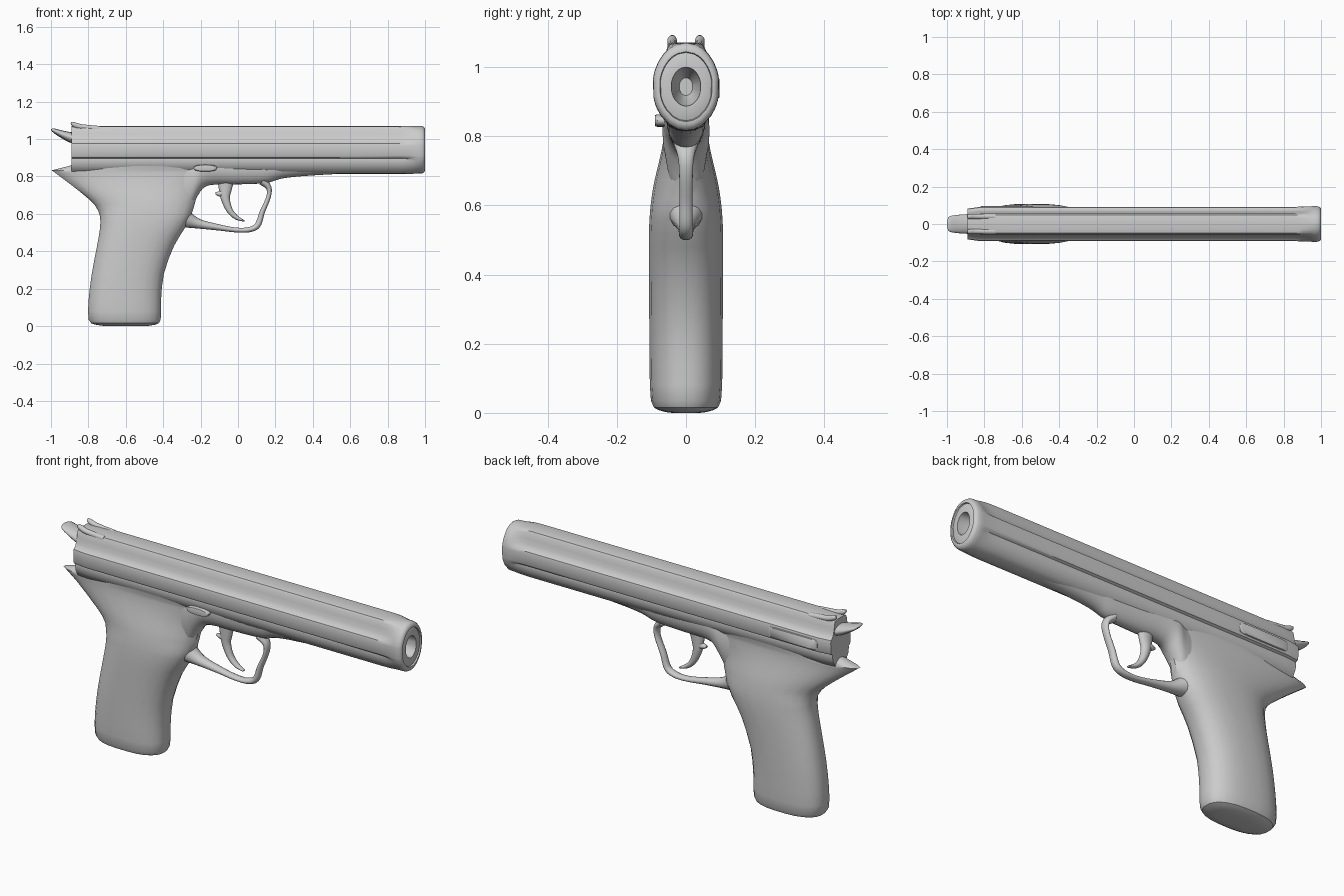
import bpy, bmesh, math
from mathutils import Vector

if "Cube" in bpy.data.objects:
    bpy.data.objects.remove(bpy.data.objects["Cube"])


def spline(rows, steps):
    """Catmull-Rom interpolation through rows of numbers."""
    out = []
    for i in range(len(rows) - 1):
        a, b, c, d = (rows[max(i - 1, 0)], rows[i], rows[i + 1], rows[min(i + 2, len(rows) - 1)])
        for s in range(steps):
            t = s / steps
            out.append([0.5 * (2 * q + (r - p) * t + (2 * p - 5 * q + 4 * r - u) * t * t
                               + (3 * q - p - 3 * r + u) * t ** 3)
                        for p, q, r, u in zip(a, b, c, d)])
    return out + [list(rows[-1])]


def loft(name, rings, angle=35):
    """Skin a list of equal-length closed rings and cap both ends."""
    bm = bmesh.new()
    loops = [[bm.verts.new(p) for p in ring] for ring in rings]
    n = len(loops[0])
    for a, b in zip(loops, loops[1:]):
        for i in range(n):
            bm.faces.new((a[i], a[(i + 1) % n], b[(i + 1) % n], b[i]))
    bm.faces.new(loops[0])
    bm.faces.new(loops[-1])
    bmesh.ops.recalc_face_normals(bm, faces=bm.faces)
    return finish(name, bm, angle)


def finish(name, bm, angle=35):
    mesh = bpy.data.meshes.new(name)
    bm.to_mesh(mesh)
    bm.free()
    ob = bpy.data.objects.new(name, mesh)
    bpy.context.collection.objects.link(ob)
    bpy.ops.object.select_all(action='DESELECT')
    ob.select_set(True)
    bpy.context.view_layer.objects.active = ob
    bpy.ops.object.shade_smooth_by_angle(angle=math.radians(angle))
    return ob


def sweep(name, rows, y=0.0, sides=14, steps=6):
    """Elliptical tube along an x-z path; rows are x, z, half thickness, half width."""
    pts = spline(rows, steps)
    rings = []
    for i, (x, z, t, w) in enumerate(pts):
        p, q = pts[max(i - 1, 0)], pts[min(i + 1, len(pts) - 1)]
        d = Vector((q[0] - p[0], q[1] - p[1])).normalized()
        ring = []
        for k in range(sides):
            a = 2 * math.pi * k / sides
            ring.append((x - d.y * t * math.cos(a), y + w * math.sin(a), z + d.x * t * math.cos(a)))
        rings.append(ring)
    return loft(name, rings, 60)


def spow(v, e):
    return math.copysign(abs(v) ** e, v)


# Slide and barrel: channelled section that swells into an oval muzzle
half = [(0, 1.07), (.03, 1.07), (.048, 1.066), (.055, 1.055), (.06, 1.03), (.067, 1.005),
        (.076, .986), (.089, .977), (.092, .965), (.091, .912), (.086, .902), (.074, .896),
        (.075, .885), (.07, .86), (.05, .828), (.025, .817), (0, .814)]
section = half + [(-y, z) for y, z in half[-2:0:-1]]
CZ = .943


def body_ring(x, blend, scale=1.0, ys=1.0):
    ring = []
    for y, z in section:
        a = math.atan2(y / .095, (z - CZ) / .128)
        yy = y * (1 - blend) + .097 * math.sin(a) * blend
        zz = (z - CZ) * (1 - blend) + .128 * math.cos(a) * blend
        ring.append((x, yy * scale * ys, CZ + zz * scale))
    return ring


loft("slide_and_barrel", [body_ring(*r) for r in (
    (-.89, 0, .99, .9), (-.82, 0), (-.4, 0), (0, 0), (.5, 0), (.86, 0), (.90, .15), (.93, .5),
    (.95, .85), (.965, 1), (.985, 1, .99), (.995, 1, .94), (1.0, 1, .86), (1.0, 1, .79),
    (.993, 1, .77), (.995, 1, .74), (.995, 1, .44), (.94, 1, .41), (.88, 1, .2))], 35)

# Grip with tang: rows are z, back x, front x, half width
grip_rows = [(0, -.70, -.50, .04), (.008, -.765, -.44, .08), (.035, -.80, -.412, .102),
             (.14, -.80, -.41, .106), (.28, -.783, -.395, .107), (.43, -.755, -.34, .108),
             (.52, -.74, -.285, .108), (.59, -.74, -.25, .104), (.65, -.77, -.23, .096),
             (.70, -.825, -.215, .085), (.75, -.888, -.18, .073), (.80, -.955, -.1, .064),
             (.833, -1.0, -.05, .062)]
grip_rows = spline(grip_rows, 2) + [[.855, -.91, -.05, .068], [.87, -.87, -.05, .07], [.89, -.85, -.05, .07]]
grip_rings = []
for z, xb, xf, w in grip_rows:
    e = .8 if z < .6 else .9
    grip_rings.append([((xb + xf) / 2 + (xf - xb) / 2 * spow(math.cos(a), e), w * spow(math.sin(a), e), z)
                       for a in (2 * math.pi * (k + .5) / 24 for k in range(24))])
loft("grip", grip_rings, 30)

# Frame rail under the barrel: rows are x, bottom z, half width
frame = spline([(.7, .822, .05), (.4, .806, .055), (.24, .79, .056), (.15, .765, .056),
                (0, .758, .058), (-.12, .757, .062), (-.18, .742, .066), (-.22, .69, .068),
                (-.26, .62, .06), (-.34, .56, .05)], 4)
loft("frame", [[(x, w * math.cos(a), (.93 + zb) / 2 + (.93 - zb) / 2 * math.sin(a))
                for a in (2 * math.pi * k / 24 for k in range(24))] for x, zb, w in frame], 50)

# Trigger guard
sweep("trigger_guard", [(-.31, .585, .06, .06), (-.22, .55, .028, .032), (-.11, .529, .017, .022),
                        (-.01, .514, .013, .02), (.06, .516, .014, .02), (.105, .54, .016, .02),
                        (.13, .61, .014, .019), (.163, .69, .012, .02), (.164, .74, .015, .024),
                        (.13, .775, .022, .035)])

# Trigger and its rear lobe
sweep("trigger", [(-.065, .78, .045, .022), (-.068, .73, .034, .021), (-.067, .68, .024, .02),
                  (-.045, .62, .017, .018), (-.01, .582, .012, .016), (.034, .562, .004, .01)])
sweep("trigger_lobe", [(-.06, .72, .02, .018), (-.095, .708, .016, .016), (-.12, .71, .006, .008)])

# Hammer tongue at the rear
sweep("hammer", [(-.999, 1.052, .003, .018), (-.985, 1.046, .011, .042), (-.94, 1.026, .02, .05),
                 (-.88, 1.006, .029, .054), (-.80, 1.0, .03, .055)])

# Rear sight horns
for side, label in ((-1, "left"), (1, "right")):
    sweep("rear_sight_" + label, [(-.892, 1.09, .003, .006), (-.88, 1.08, .012, .013),
                                  (-.84, 1.066, .014, .014), (-.74, 1.058, .012, .014)], y=.04 * side)

# Catch button on the front side
button = []
for y, s in ((-.05, 1), (-.083, 1), (-.089, .9), (-.09, .75)):
    button.append([(-.175 + .062 * s * spow(math.cos(a), .7), y, .845 + .018 * s * spow(math.sin(a), .8))
                   for a in (2 * math.pi * k / 20 for k in range(20))])
loft("catch_button", button, 40)

# Thin side plate on the rear side
plate = []
for y, s in ((.08, 1), (.094, 1), (.097, .94)):
    plate.append([(-.68 + .14 * s * spow(math.cos(a), .3), y, .938 + .028 * s * spow(math.sin(a), .3))
                  for a in (2 * math.pi * k / 24 for k in range(24))])
loft("side_plate", plate, 40)
